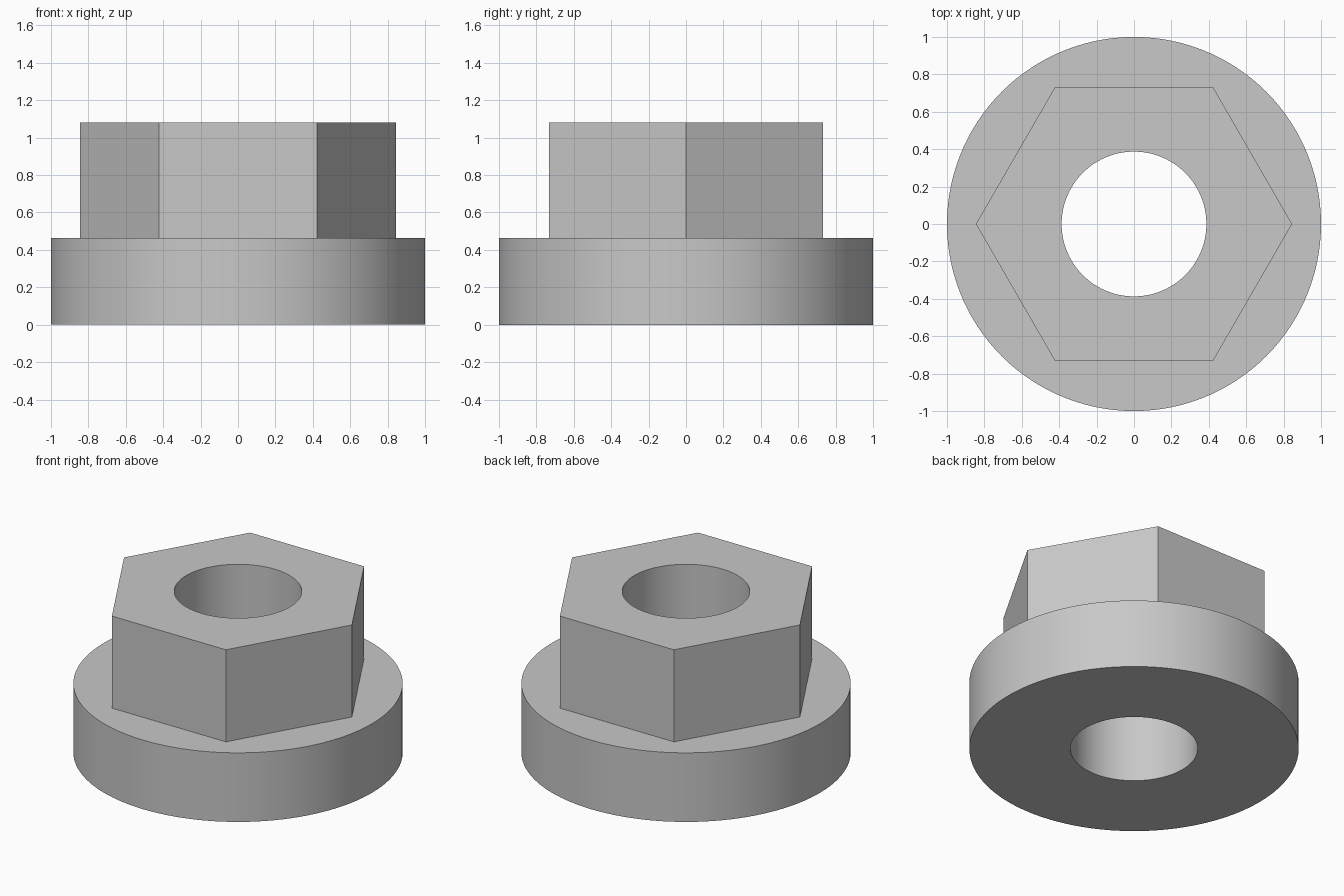
import bpy, bmesh, math

SEGMENTS = 120      # multiple of six, so the hexagon corners fall on vertices
FLANGE_RADIUS, FLANGE_TOP = 1.0, 0.463
HEX_RADIUS, HEX_TOP = 0.845, 1.08
BORE_RADIUS = 0.387

cube = bpy.data.objects.get("Cube")
if cube:
    bpy.data.objects.remove(cube, do_unlink=True)


def circle(radius):
    return lambda angle: radius


def hexagon(radius):
    # distance to the hexagon outline, with corners on the x axis
    sector = math.pi / 3
    apothem = radius * math.cos(sector / 2)
    return lambda angle: apothem / math.cos(angle % sector - sector / 2)


def loft_closed(name, sections, material):
    """Join a closed loop of ring sections (outline, z) into one solid."""
    bm = bmesh.new()
    angles = [math.tau * i / SEGMENTS for i in range(SEGMENTS)]
    rings = [[bm.verts.new((outline(a) * math.cos(a), outline(a) * math.sin(a), z))
              for a in angles] for outline, z in sections]
    for r, ring in enumerate(rings):
        upper = rings[(r + 1) % len(rings)]
        for i in range(SEGMENTS):
            j = (i + 1) % SEGMENTS
            bm.faces.new((ring[i], ring[j], upper[j], upper[i]))
    bmesh.ops.recalc_face_normals(bm, faces=bm.faces)
    mesh = bpy.data.meshes.new(name)
    bm.to_mesh(mesh)
    bm.free()
    mesh.materials.append(material)
    obj = bpy.data.objects.new(name, mesh)
    bpy.context.collection.objects.link(obj)
    bpy.ops.object.select_all(action='DESELECT')
    obj.select_set(True)
    bpy.context.view_layer.objects.active = obj
    bpy.ops.object.shade_smooth_by_angle(angle=math.radians(30))
    return obj


# Plain grey metal
grey = bpy.data.materials.new("grey_metal")
grey.use_nodes = True
colour = (0.58, 0.58, 0.58, 1.0)
grey.diffuse_color = colour
grey.node_tree.nodes["Principled BSDF"].inputs["Base Color"].default_value = colour

# Round flange, hexagonal head and through bore as one continuous solid
loft_closed("flanged_hex_nut", [
    (circle(BORE_RADIUS), 0),
    (circle(FLANGE_RADIUS), 0),
    (circle(FLANGE_RADIUS), FLANGE_TOP),
    (hexagon(HEX_RADIUS), FLANGE_TOP),
    (hexagon(HEX_RADIUS), HEX_TOP),
    (circle(BORE_RADIUS), HEX_TOP),
], grey)
